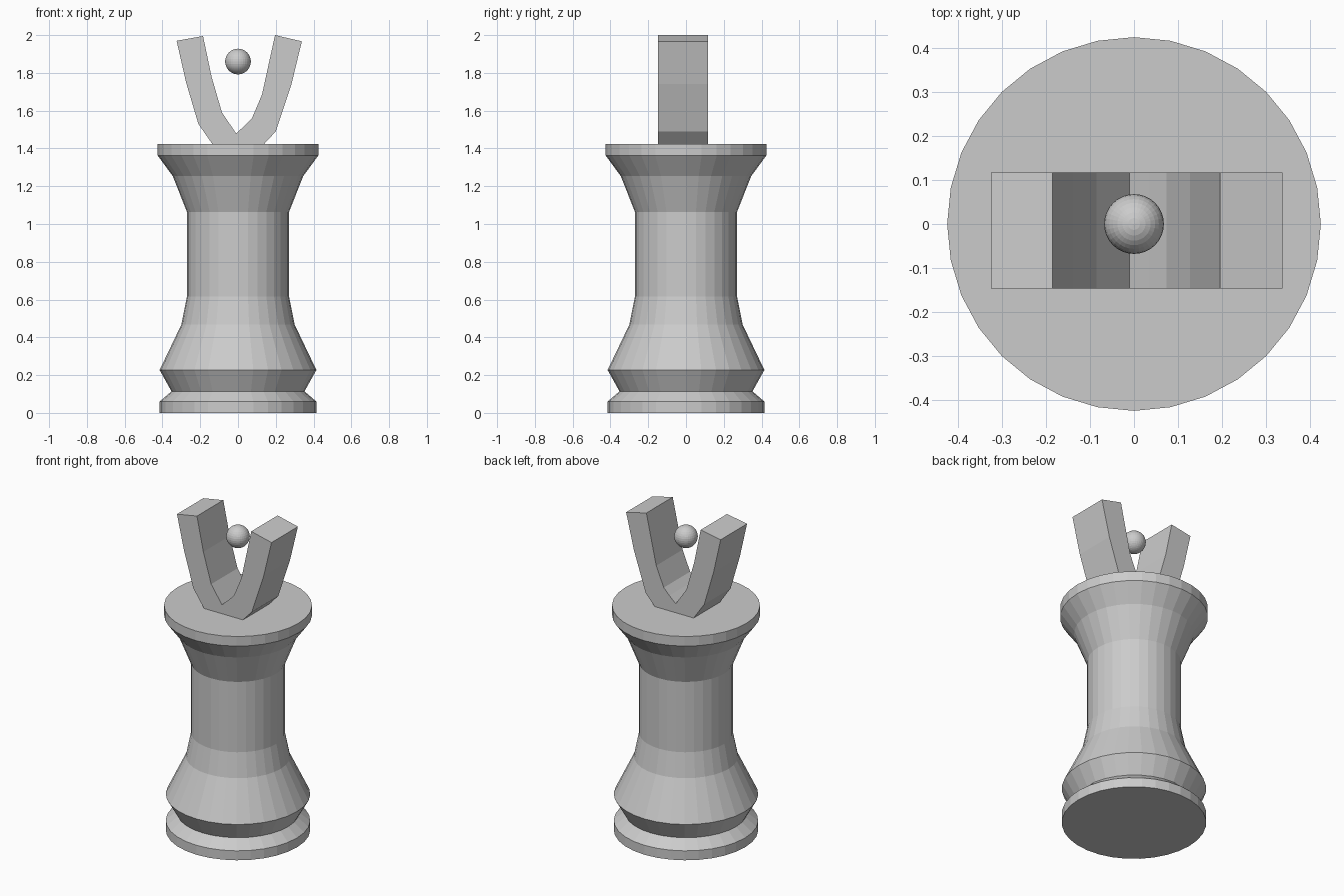
import bpy, bmesh
from math import cos, sin, pi

if "Cube" in bpy.data.objects:
    bpy.data.objects.remove(bpy.data.objects["Cube"])


def finish(bm, name):
    bmesh.ops.recalc_face_normals(bm, faces=bm.faces)
    mesh = bpy.data.meshes.new(name)
    bm.to_mesh(mesh)
    bm.free()
    obj = bpy.data.objects.new(name, mesh)
    bpy.context.collection.objects.link(obj)
    return obj


def lathe(name, profile, sides):
    bm = bmesh.new()
    rings = [[bm.verts.new((r * cos(2 * pi * i / sides), r * sin(2 * pi * i / sides), z))
              for i in range(sides)] for r, z in profile]
    for a, b in zip(rings, rings[1:]):
        for i in range(sides):
            j = (i + 1) % sides
            bm.faces.new((a[i], a[j], b[j], b[i]))
    bm.faces.new(rings[0][::-1])
    bm.faces.new(rings[-1])
    return finish(bm, name)


def prong_fork(name, outer, inner, y0, y1):
    # Matching outer and inner outlines form a bent bar of quads
    bm = bmesh.new()
    rows = [[bm.verts.new((x, y, z)) for (x, z), y in ((o, y0), (o, y1), (i, y1), (i, y0))]
            for o, i in zip(outer, inner)]
    for a, b in zip(rows, rows[1:]):
        for k in range(4):
            m = (k + 1) % 4
            bm.faces.new((a[k], a[m], b[m], b[k]))
    bm.faces.new(rows[0])
    bm.faces.new(rows[-1][::-1])
    return finish(bm, name)


# Turned column with stepped foot and flared top
lathe("column", [(0.415, 0), (0.415, 0.06), (0.352, 0.114), (0.415, 0.227),
                 (0.30, 0.467), (0.27, 0.617), (0.27, 1.063), (0.345, 1.253),
                 (0.425, 1.362), (0.425, 1.423)], 32)

# V-shaped fork standing on the top disc
outer = [(-0.325, 1.97), (-0.275, 1.75), (-0.21, 1.53), (-0.13, 1.415),
         (0.13, 1.415), (0.2, 1.49), (0.283, 1.74), (0.338, 1.967)]
inner = [(-0.185, 1.995), (-0.14, 1.78), (-0.085, 1.59), (-0.01, 1.48),
         (0.035, 1.52), (0.074, 1.56), (0.127, 1.685), (0.196, 2.0)]
prong_fork("fork", outer, inner, -0.147, 0.117)

# Ball floating between the prongs
bm = bmesh.new()
bmesh.ops.create_uvsphere(bm, u_segments=32, v_segments=16, radius=0.068)
bmesh.ops.translate(bm, verts=bm.verts, vec=(0, 0, 1.86))
finish(bm, "ball")
